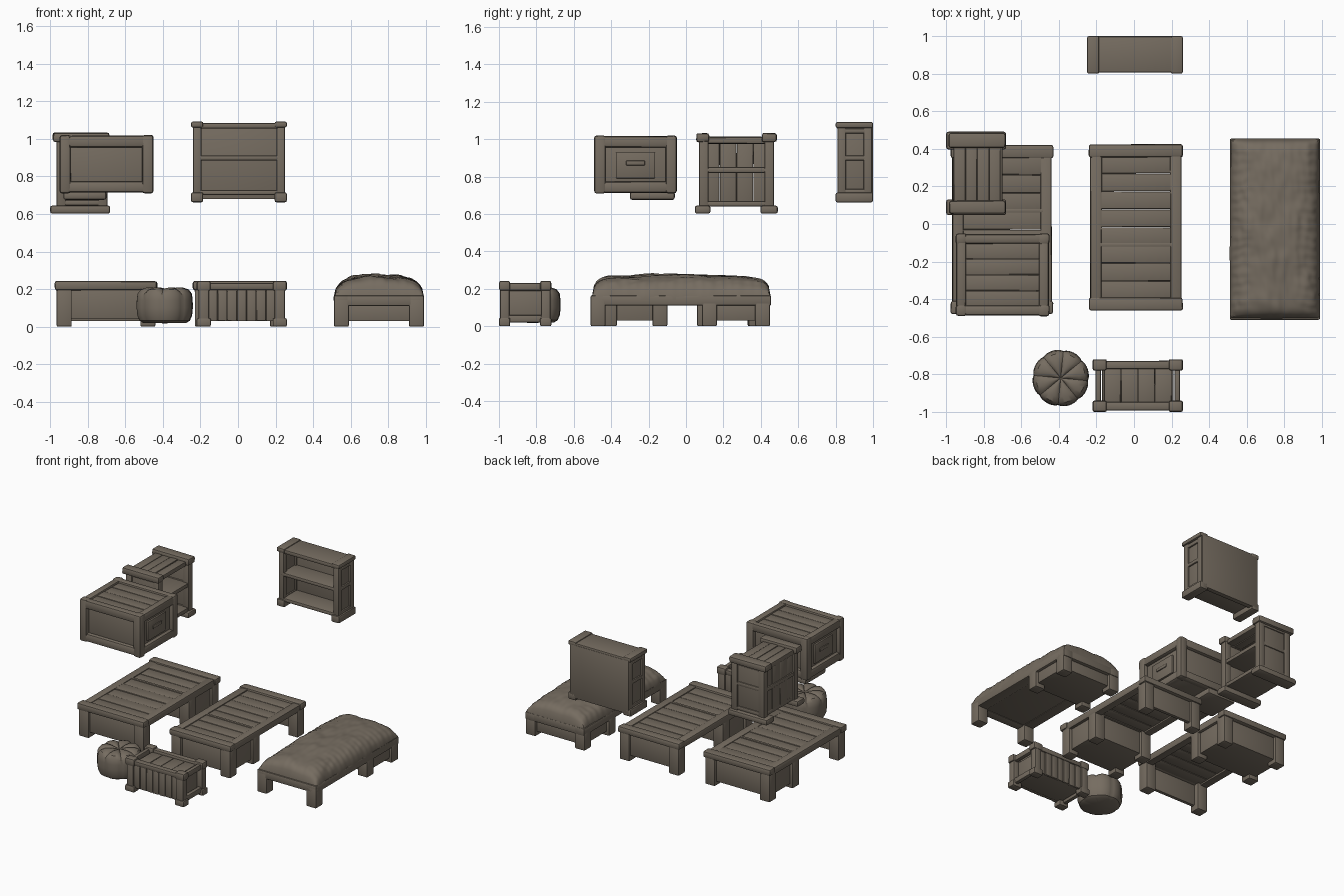
import bpy, bmesh, math, random
from mathutils import noise, Vector

if "Cube" in bpy.data.objects:
    bpy.data.objects.remove(bpy.data.objects["Cube"])

random.seed(4)
mat = bpy.data.materials.new("weathered brown")
mat.diffuse_color = (0.18, 0.151, 0.118, 1)
mat.use_nodes = True
mat.node_tree.nodes["Principled BSDF"].inputs["Base Color"].default_value = mat.diffuse_color


def finish(name, bm):
    bmesh.ops.recalc_face_normals(bm, faces=bm.faces[:])
    me = bpy.data.meshes.new(name)
    bm.to_mesh(me)
    bm.free()
    me.materials.append(mat)
    ob = bpy.data.objects.new(name, me)
    bpy.context.collection.objects.link(ob)
    return ob


def box(name, x0, x1, y0, y1, z0, z1, bev=0.008, wear=0.0):
    """Worn timber block with softened edges"""
    bm = bmesh.new()
    bmesh.ops.create_cube(bm, size=1)
    for v in bm.verts:
        v.co = Vector((x0 if v.co.x < 0 else x1, y0 if v.co.y < 0 else y1,
                       z0 if v.co.z < 0 else z1))
        v.co += Vector([random.uniform(-wear, wear) for _ in range(3)])
    b = min(bev, 0.3 * min(x1 - x0, y1 - y0, z1 - z0))
    bmesh.ops.bevel(bm, geom=bm.edges[:], offset=b, segments=2, profile=0.5, affect='EDGES')
    return finish(name, bm)


def planks(name, n, axis, x0, x1, y0, y1, z0, z1, thin):
    """Row of n boards along one axis, with uneven thickness on the thin axis"""
    lim = [[x0, x1], [y0, y1], [z0, z1]]
    step = (lim[axis][1] - lim[axis][0]) / n
    for i in range(n):
        b = [list(l) for l in lim]
        b[axis] = [lim[axis][0] + i * step + 0.001, lim[axis][0] + (i + 1) * step - 0.001]
        b[thin][1] -= random.uniform(0, 0.006)
        b[thin][0] += random.uniform(0, 0.003)
        box(name, *b[0], *b[1], *b[2], 0.005, 0.001)


def drawer_base(name, x0, x1, ya, yb, top):
    """Closed box between four legs, under one end of a bed or table"""
    w = 0.08
    for y in (ya, yb - w):
        for x in (x0, x1 - w):
            box(name + "_leg", x, x + w, y, y + w, 0, top)
    box(name + "_drawer", x0 + 0.02, x1 - 0.02, ya + 0.02, yb - 0.02, 0.03, top, 0.005)


def table(name, x0, x1, y0, y1, box_at_back):
    """Slatted platform, top framed, drawer box at one end"""
    a, b = (y1 - 0.36, y1 - 0.01) if box_at_back else (y0 + 0.01, y0 + 0.36)
    drawer_base(name, x0 + 0.01, x1 - 0.01, a, b, 0.205)
    ye = y0 + 0.01 if box_at_back else y1 - 0.09
    for x in (x0 + 0.01, x1 - 0.09):
        box(name + "_leg", x, x + 0.08, ye, ye + 0.08, 0, 0.205)
    yp = y0 + 0.025 if box_at_back else y1 - 0.05
    box(name + "_end_panel", x0 + 0.05, x1 - 0.05, yp, yp + 0.025, 0.04, 0.21, 0.004)
    # top frame
    for y in (y0, y1 - 0.07):
        box(name + "_end_beam", x0, x1, y, y + 0.07, 0.195, 0.243, 0.012, 0.002)
    for x in (x0 + 0.008, x1 - 0.068):
        box(name + "_side_rail", x, x + 0.06, y0 + 0.04, y1 - 0.04, 0.185, 0.236, 0.01, 0.002)
    yc = a if box_at_back else b - 0.02
    box(name + "_divider", x0 + 0.05, x1 - 0.05, yc, yc + 0.02, 0.19, 0.236, 0.004)
    planks(name + "_slat", 8, 1, x0 + 0.06, x1 - 0.06, y0 + 0.06, y1 - 0.06, 0.195, 0.233, 2)


table("left_table", -0.975, -0.43, -0.48, 0.42, True)
table("middle_table", -0.24, 0.26, -0.46, 0.425, False)

# bed frame
drawer_base("bed", 0.51, 0.99, 0.085, 0.45, 0.13)
for x in (0.51, 0.91):
    box("bed_front_leg", x, x + 0.08, -0.51, -0.43, 0, 0.15)
    box("bed_side_rail", x, x + 0.08, -0.51, 0.455, 0.11, 0.165)
box("bed_deck", 0.53, 0.97, -0.49, 0.44, 0.115, 0.165)
for y in (-0.51, 0.385):
    box("bed_end_rail", 0.51, 0.99, y, y + 0.07, 0.11, 0.165)

# lumpy mattress with wrinkles
bm = bmesh.new()
nx, ny = 50, 90
bmesh.ops.create_grid(bm, x_segments=nx, y_segments=ny, size=1)
for v in bm.verts:
    u, w = v.co.x, v.co.y
    edge = max(0, (1 - abs(u) ** 3.2) * (1 - abs(w) ** 14)) ** 0.5
    x, y = 0.75 + 0.238 * u, -0.025 + 0.478 * w
    n = noise.noise(Vector((x * 9, y * 7, 1))) + 0.5 * noise.noise(Vector((x * 32, y * 14 + x * 12, 4)))
    fold = 0.006 * math.sin(w * 60 + 3 * n) * (abs(u) ** 4) * edge
    z = 0.158 + 0.107 * edge + (0.011 * n * edge) + fold + 0.012 * edge * math.exp(-w * w * 5)
    x += 0.005 * n * u
    v.co = Vector((min(max(x, 0.505), 0.993), y, z))
rim = [e for e in bm.edges if e.is_boundary]
ext = bmesh.ops.extrude_edge_only(bm, edges=rim)["geom"]
for v in [g for g in ext if isinstance(g, bmesh.types.BMVert)]:
    v.co.z = 0.14
finish("mattress", bm)

# round pouf with gathered sides and creased top
bm = bmesh.new()
prof = [(0.0, 0.188), (0.02, 0.198), (0.06, 0.207), (0.10, 0.208), (0.13, 0.198), (0.146, 0.175),
        (0.15, 0.14), (0.151, 0.10), (0.147, 0.06), (0.135, 0.032), (0.115, 0.02), (0.0, 0.018)]
N = 64
rings = []
for r, z in prof:
    ring = []
    for i in range(N):
        t = 2 * math.pi * i / N
        crease = abs(math.sin(t * 4 + 0.4)) ** 0.5
        rr = r * (0.955 + 0.05 * crease)
        zz = z - (0.012 * (1 - crease) if z > 0.18 and r > 0.01 else 0)
        ring.append(bm.verts.new((-0.39 + rr * math.cos(t), -0.82 + rr * math.sin(t), zz)))
    rings.append(ring)
for a, b in zip(rings, rings[1:]):
    for i in range(N):
        j = (i + 1) % N
        bm.faces.new((a[i], a[j], b[j], b[i]))
bmesh.ops.remove_doubles(bm, verts=bm.verts[:], dist=0.0005)
finish("pouf", bm)

# low crate at the front
box("crate_core", -0.17, 0.21, -0.97, -0.75, 0.035, 0.19, 0.004)
for y0, y1 in ((-1.0, -0.94), (-0.78, -0.72)):
    box("crate_top_beam", -0.20, 0.24, y0 + 0.008, y1 - 0.008, 0.195, 0.232, 0.01, 0.002)
    for x in (-0.22, 0.185):
        box("crate_post", x + 0.01, x + 0.065, y0 + 0.005, y1 - 0.005, 0, 0.21)
        box("crate_post_cap", x, x + 0.075, y0, y1, 0.19, 0.243, 0.012)
        box("crate_foot", x, x + 0.075, y0, y1, 0, 0.045)
for y in (-0.985, -0.755):
    planks("crate_board", 7, 0, -0.16, 0.20, y, y + 0.022, 0.03, 0.2, 1)
planks("crate_lid_board", 4, 0, -0.16, 0.20, -0.95, -0.77, 0.17, 0.216, 2)
for x in (-0.205, 0.215):
    box("crate_side_rail", x, x + 0.03, -0.96, -0.76, 0.19, 0.23)
    box("crate_side_rail", x, x + 0.03, -0.96, -0.76, 0.02, 0.06)

# raised chest with heavy frame
X0, X1, Y0, Y1, Z0, Z1 = -0.95, -0.45, -0.49, -0.05, 0.71, 1.02
box("chest_core", X0 + 0.03, X1 - 0.03, Y0 + 0.03, Y1 - 0.03, Z0 + 0.01, Z1 - 0.03, 0.004)
f = 0.06
for x in (X0, X1 - f):
    for y in (Y0, Y1 - f):
        box("chest_post", x, x + f, y, y + f, Z0, Z1, 0.014, 0.002)
    for z in (Z0 + 0.004, Z1 - f - 0.004):
        box("chest_side_beam", x + 0.004, x + f - 0.004, Y0 + 0.03, Y1 - 0.03, z, z + f, 0.014, 0.002)
for y in (Y0, Y1 - f):
    for z in (Z0 + 0.004, Z1 - f - 0.004):
        box("chest_long_beam", X0 + 0.03, X1 - 0.03, y + 0.004, y + f - 0.004, z, z + f, 0.014, 0.002)
planks("chest_lid_board", 4, 1, X0 + 0.05, X1 - 0.05, Y0 + 0.05, Y1 - 0.05, 0.97, 1.008, 2)
for x in (X0 + 0.018, X1 - 0.038):
    box("chest_side_plate", x, x + 0.02, -0.375, -0.165, 0.79, 0.93)
    box("chest_handle", x - 0.006, x + 0.026, -0.32, -0.22, 0.86, 0.885, 0.004)
box("chest_sagging_base", -0.93, -0.70, -0.30, -0.06, 0.675, 0.72, 0.018)

# tall nightstand, open shelves facing +x
for y in (0.07, 0.42):
    box("nightstand_side", -0.95, -0.71, y + 0.01, y + 0.04, 0.63, 1.01, 0.004)
    for x in (-0.965, -0.745):
        box("nightstand_post", x, x + 0.05, y, y + 0.05, 0.62, 1.01)
    for z in (0.645, 0.825, 0.97):
        box("nightstand_side_rail", -0.95, -0.71, y + 0.003, y + 0.047, z, z + 0.03)
for y0, y1 in ((0.055, 0.125), (0.405, 0.485)):
    box("nightstand_top_beam", -0.985, -0.685, y0, y1, 0.985, 1.032, 0.012, 0.002)
    box("nightstand_foot", -1.0, -0.68, y0 - 0.008, y1 + 0.006, 0.602, 0.645, 0.012)
planks("nightstand_top_board", 4, 0, -0.96, -0.71, 0.10, 0.43, 0.975, 1.015, 2)
for z in (0.64, 0.82):
    box("nightstand_shelf", -0.955, -0.70, 0.09, 0.45, z, z + 0.03)
planks("nightstand_back_board", 4, 1, -0.955, -0.93, 0.09, 0.45, 0.64, 0.99, 0)
box("nightstand_back_rail", -0.962, -0.94, 0.09, 0.45, 0.82, 0.85)

# bookshelf, open front, flat back
box("bookshelf_back", -0.235, 0.245, 0.965, 1.0, 0.68, 1.07, 0.003)
for x in (-0.24, 0.205):
    box("bookshelf_side", x + 0.012, x + 0.033, 0.82, 0.99, 0.69, 1.07, 0.004)
    for y in (0.81, 0.95):
        box("bookshelf_post", x, x + 0.045, y, y + 0.045, 0.68, 1.07)
    for z in (0.705, 0.885, 1.03):
        box("bookshelf_side_rail", x + 0.002, x + 0.043, 0.82, 0.99, z, z + 0.028)
    box("bookshelf_foot", x - 0.01, x + 0.055, 0.80, 1.0, 0.662, 0.715, 0.01)
    box("bookshelf_top_cap", x - 0.01, x + 0.055, 0.80, 1.0, 1.06, 1.092, 0.01)
box("bookshelf_top", -0.235, 0.245, 0.806, 0.998, 1.055, 1.085)
for z in (0.70, 0.885):
    box("bookshelf_shelf", -0.225, 0.235, 0.81, 0.99, z, z + 0.027)

# soft shading with crisp timber edges
bpy.ops.object.select_all(action='SELECT')
bpy.context.view_layer.objects.active = bpy.context.scene.objects[0]
bpy.ops.object.shade_smooth_by_angle(angle=math.radians(35))
